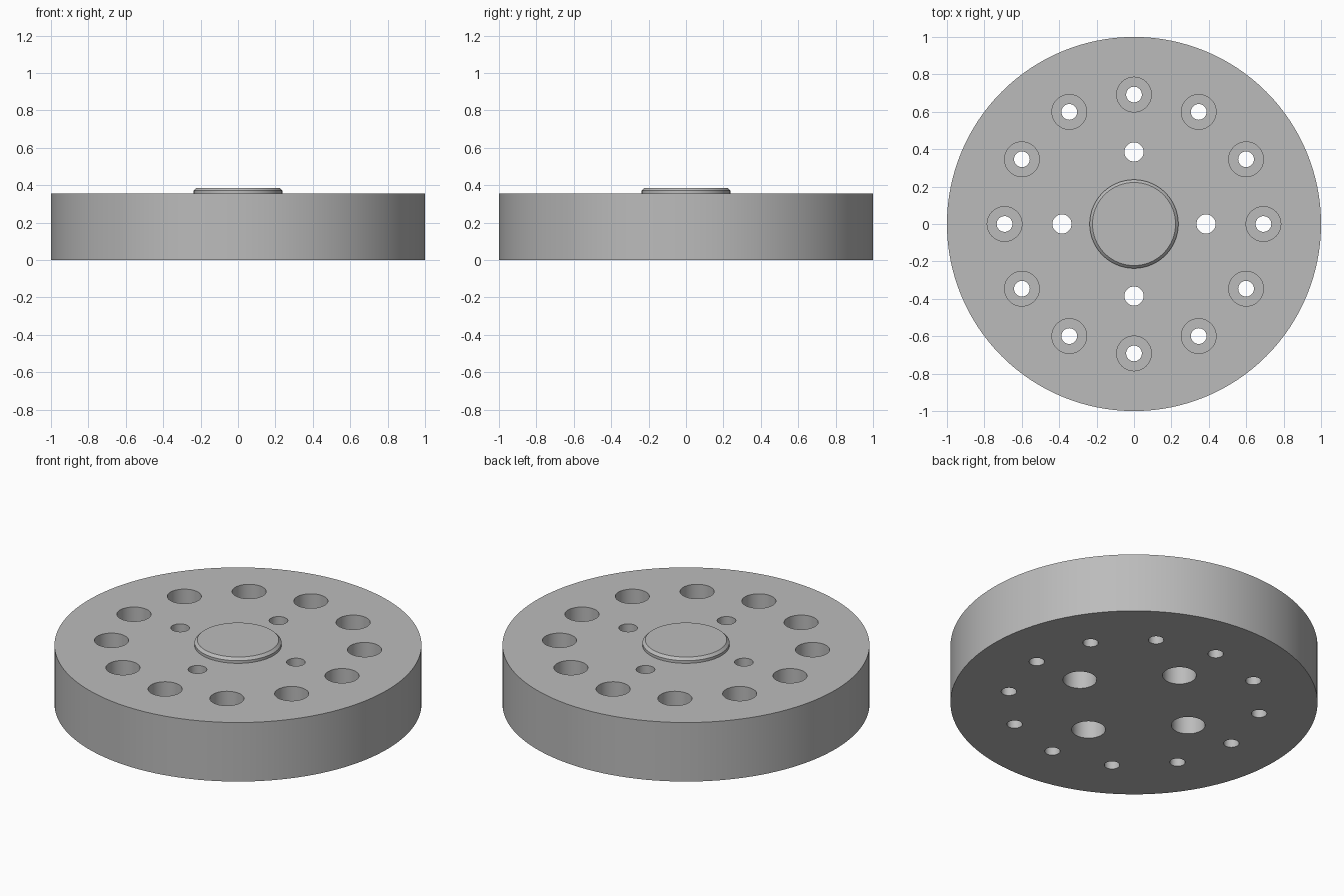
import bpy, bmesh, math

if "Cube" in bpy.data.objects:
    bpy.data.objects.remove(bpy.data.objects["Cube"])

steel = bpy.data.materials.new("plain grey")
steel.diffuse_color = (0.5, 0.5, 0.5, 1)
steel.use_nodes = True
steel.node_tree.nodes["Principled BSDF"].inputs["Base Color"].default_value = steel.diffuse_color


def lathe(bm, profile, cx=0.0, cy=0.0, sides=48):
    """Closed solid of revolution from (radius, z) points, bottom to top."""
    rings = []
    for r, z in profile:
        rings.append([bm.verts.new((cx + r * math.cos(2 * math.pi * i / sides),
                                    cy + r * math.sin(2 * math.pi * i / sides), z))
                      for i in range(sides)])
    for a, b in zip(rings, rings[1:]):
        for i in range(sides):
            j = (i + 1) % sides
            bm.faces.new((a[i], a[j], b[j], b[i]))
    bm.faces.new(rings[0][::-1])
    bm.faces.new(rings[-1])


def finish(name, bm):
    bmesh.ops.recalc_face_normals(bm, faces=bm.faces)
    mesh = bpy.data.meshes.new(name)
    bm.to_mesh(mesh)
    bm.free()
    mesh.materials.append(steel)
    obj = bpy.data.objects.new(name, mesh)
    bpy.context.collection.objects.link(obj)
    return obj


# Flange disc with chamfered centre boss
TOP = 0.355
bm = bmesh.new()
lathe(bm, [(1, 0), (1, TOP)], sides=128)
flange = finish("flange_disc", bm)
bm = bmesh.new()
lathe(bm, [(0.237, TOP - 0.05), (0.237, 0.371), (0.222, 0.386)], sides=96)
boss = finish("centre_boss", bm)

# Hole cutters: outer ring counterbored from above, inner ring from below
bm = bmesh.new()
for k in range(12):
    a = math.radians(30 * k)
    lathe(bm, [(0.042, -0.1), (0.042, 0.175), (0.093, 0.175), (0.093, 0.5)],
          0.692 * math.cos(a), 0.692 * math.sin(a))
for k in range(4):
    a = math.radians(90 * k)
    lathe(bm, [(0.092, -0.1), (0.092, 0.18), (0.051, 0.18), (0.051, 0.5)],
          0.385 * math.cos(a), 0.385 * math.sin(a))
cutter = finish("hole_cutter", bm)
cutter.hide_render = True

# Cut the bolt holes, fuse the boss
for name, op, other in (("holes", 'DIFFERENCE', cutter), ("boss", 'UNION', boss)):
    mod = flange.modifiers.new(name, 'BOOLEAN')
    mod.operation = op
    mod.solver = 'EXACT'
    mod.object = other
bpy.context.view_layer.objects.active = flange
flange.select_set(True)
for name in ("holes", "boss"):
    bpy.ops.object.modifier_apply(modifier=name)
for helper in (cutter, boss):
    bpy.data.objects.remove(helper, do_unlink=True)
bpy.ops.object.shade_smooth_by_angle(angle=math.radians(30))
